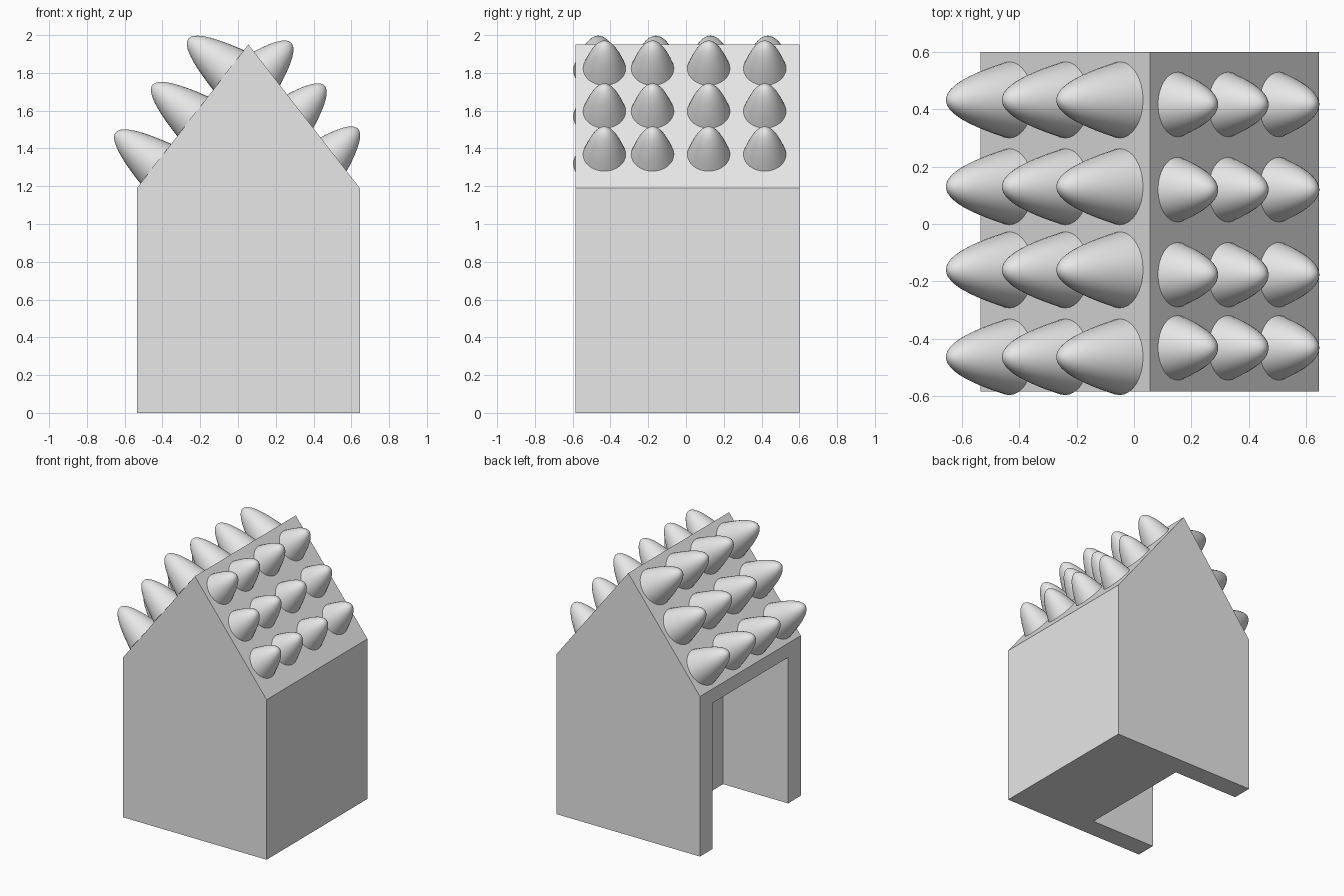
import bpy, bmesh
from math import sqrt
from mathutils import Vector, Matrix

old = bpy.data.objects.get("Cube")
if old:
    bpy.data.objects.remove(old, do_unlink=True)

# One plain grey for everything
grey = bpy.data.materials.new("light_grey")
grey.use_nodes = True
grey.diffuse_color = (0.8, 0.8, 0.8, 1)
grey.node_tree.nodes["Principled BSDF"].inputs["Base Color"].default_value = (0.8, 0.8, 0.8, 1)

LEFT, RIGHT, FRONT, BACK = -0.535, 0.645, -0.585, 0.6
EAVE, RIDGE = 1.19, 1.95
MID = (LEFT + RIGHT) / 2
PITCH = (RIDGE - EAVE) / (RIGHT - MID)


def make_object(name, bm):
    bmesh.ops.recalc_face_normals(bm, faces=bm.faces)
    mesh = bpy.data.meshes.new(name)
    bm.to_mesh(mesh)
    bm.free()
    mesh.materials.append(grey)
    obj = bpy.data.objects.new(name, mesh)
    bpy.context.collection.objects.link(obj)
    return obj


def prism(name, profile, y0, y1):
    """Extrude an x-z outline along y."""
    bm = bmesh.new()
    face = bm.faces.new([bm.verts.new((x, y0, z)) for x, z in profile])
    grown = bmesh.ops.extrude_face_region(bm, geom=[face])
    verts = [g for g in grown["geom"] if isinstance(g, bmesh.types.BMVert)]
    bmesh.ops.translate(bm, verts=verts, vec=(0, y1 - y0, 0))
    return make_object(name, bm)


def select_only(obj):
    bpy.ops.object.select_all(action='DESELECT')
    obj.select_set(True)
    bpy.context.view_layer.objects.active = obj


# Gabled house body
house = prism("house_body",
              [(LEFT, 0), (RIGHT, 0), (RIGHT, EAVE), (MID, RIDGE), (LEFT, EAVE)],
              FRONT, BACK)

# Doorway recess, open at the side and underneath
cutter = prism("doorway_cutter",
               [(LEFT - 0.2, -0.2), (0, -0.2), (0, 1.085), (LEFT - 0.2, 1.085)],
               FRONT + 0.15, BACK - 0.15)
cutter.hide_render = True
cut = house.modifiers.new("doorway", 'BOOLEAN')
cut.operation = 'DIFFERENCE'
cut.solver = 'EXACT'
cut.object = cutter
select_only(house)
bpy.ops.object.modifier_apply(modifier=cut.name)
bpy.data.objects.remove(cutter, do_unlink=True)


def spike_mesh(radius, length, lean, rings=12, sides=32):
    """Rounded spike: parabolic profile along z, tip leaning along x."""
    bm = bmesh.new()
    previous = None
    for i in range(rings):
        u = 1 - i / rings
        height = 1 - u * u
        move = Matrix.Translation((lean * height, 0, length * height))
        ring = bmesh.ops.create_circle(bm, segments=sides, radius=radius * u,
                                       cap_ends=(i == 0), matrix=move)["verts"]
        if previous:
            for k in range(sides):
                n = (k + 1) % sides
                bm.faces.new((previous[k], previous[n], ring[n], ring[k]))
        previous = ring
    tip = bm.verts.new((lean, 0, length))
    for k in range(sides):
        bm.faces.new((previous[k], previous[(k + 1) % sides], tip))
    return bm


def spike_rows(name, side, columns, rows, radius, length, lean):
    """Grid of spikes standing on one roof slope; side is -1 or +1 in x."""
    normal = Vector((side * PITCH, 0, 1)).normalized()
    upslope = Vector((-side, 0, PITCH)).normalized()
    across = normal.cross(upslope)
    for x in columns:
        z = RIDGE - abs(x - MID) * PITCH
        for y in rows:
            spike = make_object(name, spike_mesh(radius, length, lean))
            frame = Matrix((upslope, across, normal)).transposed().to_4x4()
            spike.matrix_world = Matrix.Translation((x, y, z)) @ frame
            select_only(spike)
            bpy.ops.object.shade_smooth_by_angle()


# Long spikes on one slope, short ones on the other
spike_rows("long_roof_spike", -1, (-0.05, -0.24, -0.435),
           (-0.464, -0.16, 0.13, 0.433), 0.133, 0.27, 0)
spike_rows("short_roof_spike", 1, (0.153, 0.329, 0.506),
           (-0.432, -0.177, 0.12, 0.417), 0.113, 0.185, 0.024)
